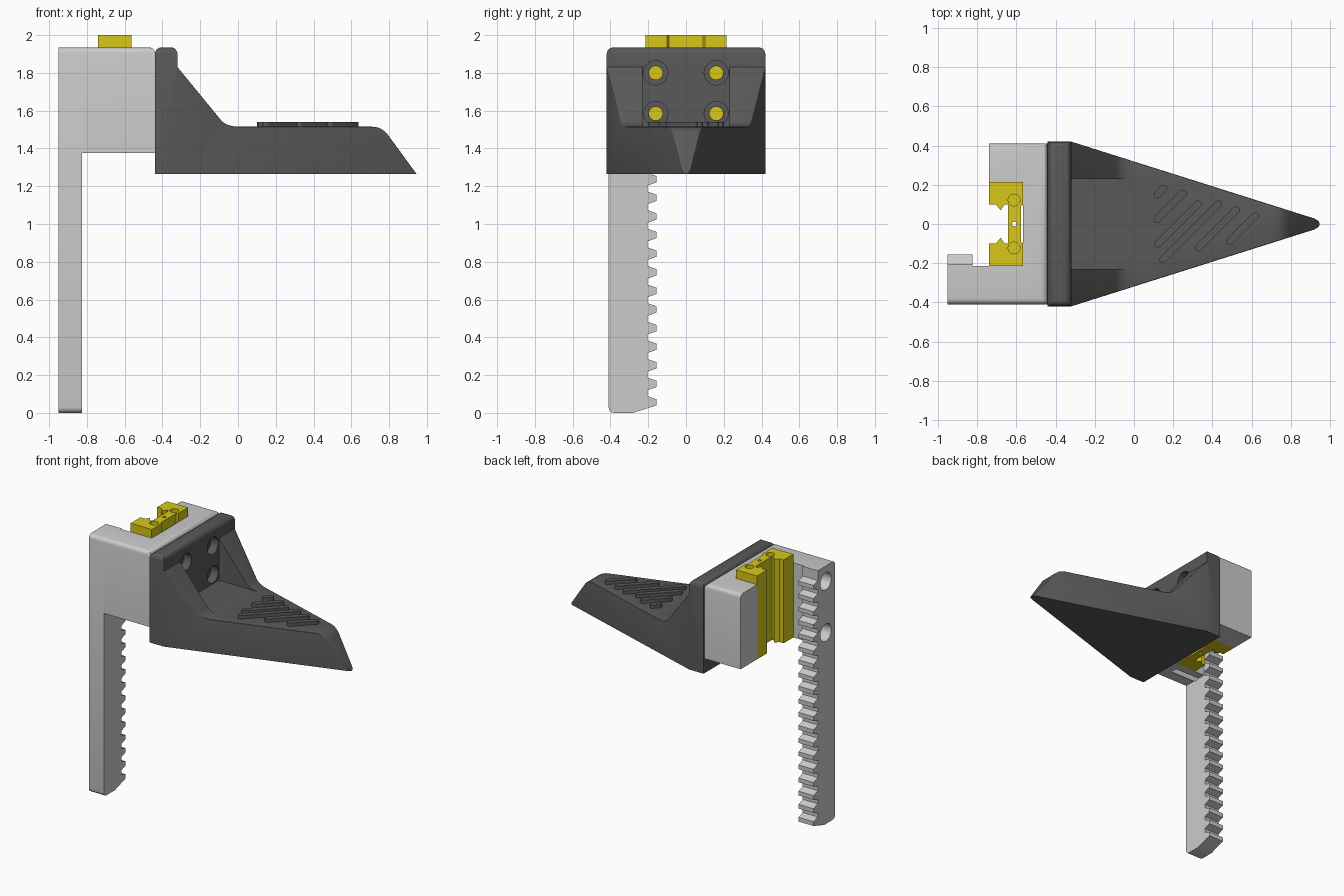
import bpy, bmesh
from math import cos, sin, pi
from mathutils import Vector

if "Cube" in bpy.data.objects:
    bpy.data.objects.remove(bpy.data.objects["Cube"])


def material(name, rgb):
    m = bpy.data.materials.new(name)
    m.diffuse_color = (*rgb, 1)
    m.use_nodes = True
    m.node_tree.nodes["Principled BSDF"].inputs["Base Color"].default_value = m.diffuse_color
    return m


DARK = material("dark_plastic", (0.1, 0.1, 0.1))
YELLOW = material("yellow_plastic", (0.68, 0.57, 0.01))


def prism(name, pts, axis, lo, hi, mat=None):
    """Extrude a 2D outline along one axis."""
    place = {"x": lambda a, b, h: (h, a, b),
             "y": lambda a, b, h: (a, h, b),
             "z": lambda a, b, h: (a, b, h)}[axis]
    bm = bmesh.new()
    low = [bm.verts.new(place(a, b, lo)) for a, b in pts]
    top = [bm.verts.new(place(a, b, hi)) for a, b in pts]
    bm.faces.new(low)
    bm.faces.new(top)
    n = len(pts)
    for i in range(n):
        j = (i + 1) % n
        bm.faces.new((low[i], low[j], top[j], top[i]))
    bmesh.ops.recalc_face_normals(bm, faces=bm.faces)
    me = bpy.data.meshes.new(name)
    bm.to_mesh(me)
    bm.free()
    if mat:
        me.materials.append(mat)
    ob = bpy.data.objects.new(name, me)
    bpy.context.collection.objects.link(ob)
    return ob


def box(name, x, y, z):
    return prism(name, [(x[0], y[0]), (x[1], y[0]), (x[1], y[1]), (x[0], y[1])], "z", *z)


def circle(a, b, r, n=32):
    return [(a + r * cos(2 * pi * i / n), b + r * sin(2 * pi * i / n)) for i in range(n)]


def fillet(a, c, b, n=6):
    """Soft corner from a to b pulled towards c."""
    a, b, c = Vector(a), Vector(b), Vector(c)
    return [tuple(a * (1 - t) ** 2 + c * 2 * t * (1 - t) + b * t * t)
            for t in (i / n for i in range(n + 1))]


def combine(ob, tool, op="DIFFERENCE"):
    mod = ob.modifiers.new("cut", "BOOLEAN")
    mod.operation, mod.object, mod.solver = op, tool, "EXACT"
    bpy.context.view_layer.objects.active = ob
    bpy.ops.object.modifier_apply(modifier=mod.name)
    bpy.data.objects.remove(tool, do_unlink=True)


def round_edges(ob, test, width, segments=4):
    bm = bmesh.new()
    bm.from_mesh(ob.data)
    bm.normal_update()
    edges = [e for e in bm.edges if len(e.link_faces) == 2 and test(e)]
    bmesh.ops.bevel(bm, geom=edges, offset=width, segments=segments,
                    profile=0.5, affect="EDGES", clamp_overlap=True)
    bm.to_mesh(ob.data)
    bm.free()


def long_edge(side, height):
    """Edges along x at the given |y| and z."""
    return lambda e: all(abs(abs(v.co.y) - side) < 0.003 and abs(v.co.z - height) < 0.003
                         for v in e.verts)


TOP = 1.935
SCREWS = [(y, z) for y in (-0.16, 0.16) for z in (1.585, 1.8)]

# toothed rack bar
outline = [(-0.41, TOP), (-0.41, 0), (-0.28, 0), (-0.155, 0.04), (-0.155, 0.072), (-0.205, 0.089)]
for k in range(1, 19):
    c = 0.055 + k * 0.0985
    outline += [(-0.205, c - 0.034), (-0.155, c - 0.016), (-0.155, c + 0.016), (-0.205, c + 0.034)]
outline += [(-0.205, TOP)]
rack = prism("rack_bar", outline, "x", -0.95, -0.825)
round_edges(rack, long_edge(0.41, 0), 0.03)
round_edges(rack, long_edge(0.41, TOP), 0.03)

# carriage holder with a pocket for the insert
holder = prism("carriage_holder",
               [(-0.825, -0.41), (-0.44, -0.41), (-0.44, 0.41), (-0.74, 0.41), (-0.74, 0.215),
                (-0.565, 0.215), (-0.565, -0.215), (-0.825, -0.215)], "z", 1.375, TOP)
round_edges(holder, long_edge(0.41, TOP), 0.03)

# side screw holes through the rack into the holder
for z in (1.82, 1.435):
    for part in (rack, holder):
        combine(part, prism("cutter", circle(-0.30, z, 0.065), "x", -1.0, -0.62))

# yellow sliding insert
half = [(-0.643, 0.10), (-0.66, 0.10), (-0.68, 0.07), (-0.705, 0.10), (-0.74, 0.10),
        (-0.74, 0.215), (-0.565, 0.215), (-0.565, 0.10), (-0.577, 0.09)]
insert = prism("slide_insert", half + [(x, -y) for x, y in reversed(half)], "z", 1.375, 2.0, YELLOW)
for y in (-0.122, 0.122):
    combine(insert, prism("cutter", circle(-0.612, y, 0.03), "z", 1.9, 2.1))
combine(insert, prism("cutter", circle(-0.61, 0, 0.012, 16), "z", 1.3, 2.1))

# wedge foot: side profile intersected with the tapered plan
profile = [(-0.44, 1.265), (-0.44, TOP), (-0.32, TOP), (-0.32, 1.83)]
profile += fillet((-0.09, 1.55), (-0.062, 1.515), (0.01, 1.515))
profile += fillet((0.71, 1.515), (0.762, 1.515), (0.795, 1.47))
profile += [(0.945, 1.265)]
foot = prism("wedge_foot", profile, "y", -0.6, 0.6, DARK)
plan = [(-0.5, 0.42), (-0.32, 0.42), (0.92, 0.028), (0.938, 0.018), (0.95, 0)]
plan += [(x, -y) for x, y in reversed(plan[:-1])]
combine(foot, prism("cutter", plan, "z", 1.0, 2.2), "INTERSECT")

# rounded rims on the tapered walls and the plate


def rim(e):
    a, b = (f.normal for f in e.link_faces)
    if abs(a.y) < abs(b.y):
        a, b = b, a
    return 0.9 < abs(a.y) < 0.99 and abs(a.z) < 0.1 and b.z > 0.3 and abs(b.y) < 0.1


round_edges(foot, rim, 0.018, 3)
round_edges(foot, long_edge(0.42, TOP), 0.035)

# recess between the gussets, then the screw holes
combine(foot, box("cutter", (-0.32, 0.01), (-0.23, 0.23), (1.515, 2.1)))
for y, z in SCREWS:
    combine(foot, prism("cutter", circle(y, z, 0.064), "x", -0.38, -0.25))
    combine(foot, prism("cutter", circle(y, z, 0.036), "x", -0.5, -0.3))
    combine(holder, prism("cutter", circle(y, z, 0.036), "x", -0.59, -0.4))

# diagonal grip bars: centre x, centre y, half extent along x
GRIPS = [(0.135, 0.165, 0.035), (0.185, 0.09, 0.085), (0.225, 0.0, 0.12),
         (0.29, -0.04, 0.16), (0.425, -0.025, 0.115), (0.555, -0.022, 0.083)]
parts = [rack, holder, insert, foot]
R = 0.019
for i, (x, y, ext) in enumerate(GRIPS):
    h = ext - R
    pts = [(x + h + R * cos(t), y + h + R * sin(t))
           for t in (-pi / 4 + pi * k / 8 for k in range(9))]
    pts += [(2 * x - a, 2 * y - b) for a, b in pts]
    parts.append(prism(f"grip_bar_{i + 1}", pts, "z", 1.505, 1.54, DARK))

# smooth the round surfaces, keep hard edges
bpy.ops.object.select_all(action="DESELECT")
for ob in parts:
    ob.select_set(True)
bpy.context.view_layer.objects.active = foot
bpy.ops.object.shade_smooth_by_angle(angle=pi / 7)
